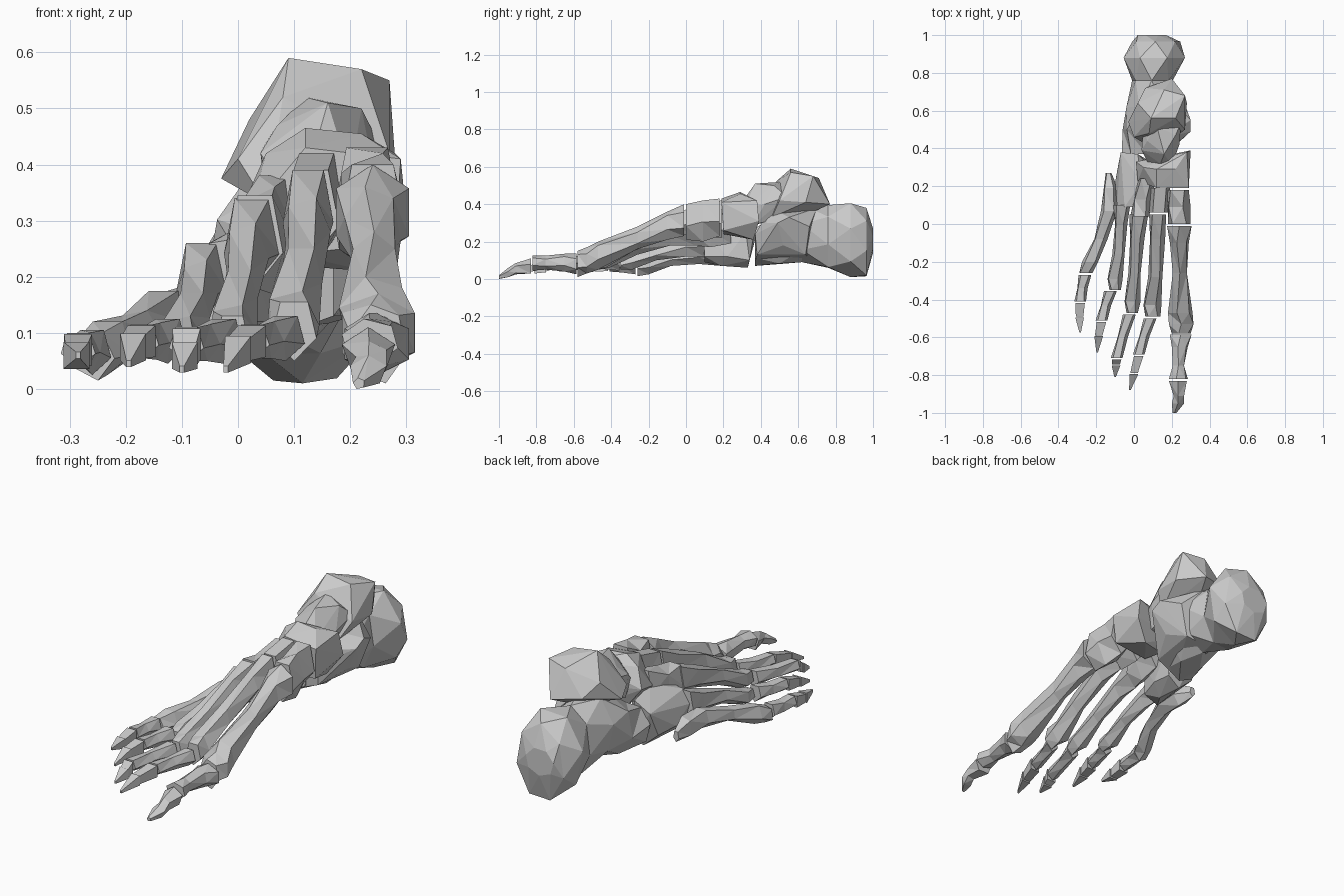
import bpy, bmesh, math


def finish(name, bm):
    bmesh.ops.triangulate(bm, faces=bm.faces[:])
    bmesh.ops.recalc_face_normals(bm, faces=bm.faces[:])
    me = bpy.data.meshes.new(name)
    bm.to_mesh(me)
    bm.free()
    ob = bpy.data.objects.new(name, me)
    bpy.context.collection.objects.link(ob)


def outline(sides, phase):
    """Polygon stretched to fill the unit square."""
    ang = [math.radians(phase) + math.tau * i / sides for i in range(sides)]
    us, vs = [math.cos(a) for a in ang], [math.sin(a) for a in ang]
    return [((u - min(us)) / (max(us) - min(us)), (v - min(vs)) / (max(vs) - min(vs)))
            for u, v in zip(us, vs)]


def bone(name, stations, sides=5, phase=90, twist=0):
    """Loft polygon rings; each station is (y, x0, x1, z0, z1). Odd rings are twisted."""
    bm = bmesh.new()
    rings = [[bm.verts.new((x0 + u * (x1 - x0), y, z0 + v * (z1 - z0)))
              for u, v in outline(sides, phase + twist * (k % 2))]
             for k, (y, x0, x1, z0, z1) in enumerate(stations)]
    for a, b in zip(rings, rings[1:]):
        for i in range(sides):
            j = (i + 1) % sides
            bm.faces.new((a[i], a[j], b[j], b[i]))
    bm.faces.new(rings[0])
    bm.faces.new(rings[-1])
    finish(name, bm)


def chunk(name, points):
    """Faceted block: convex hull of a few corner points."""
    bm = bmesh.new()
    for p in points:
        bm.verts.new(p)
    res = bmesh.ops.convex_hull(bm, input=bm.verts[:])
    junk = {g for g in res["geom_interior"] + res["geom_unused"] if isinstance(g, bmesh.types.BMVert)}
    bmesh.ops.delete(bm, geom=list(junk), context='VERTS')
    finish(name, bm)


# Heel bone: bulbous back end, narrow neck, tall wide body with a side shelf
bone("heel_bone", [
    (0.37, -0.065, 0.12, 0.07, 0.27),
    (0.50, -0.06, 0.20, 0.08, 0.36),
    (0.62, -0.04, 0.22, 0.09, 0.40),
    (0.76, -0.01, 0.205, 0.06, 0.395),
    (0.88, -0.055, 0.27, 0.01, 0.405),
    (0.965, -0.01, 0.245, 0.015, 0.38),
    (1.0, 0.02, 0.17, 0.14, 0.27)], 7, 15, 25)
chunk("heel_shelf", [(0.06, 0.37, 0.09), (0.17, 0.38, 0.13), (0.17, 0.37, 0.24),
                     (0.21, 0.64, 0.13), (0.30, 0.49, 0.30), (0.30, 0.55, 0.33),
                     (0.26, 0.66, 0.28), (0.23, 0.43, 0.30), (0.15, 0.70, 0.38),
                     (0.15, 0.45, 0.38), (0.07, 0.66, 0.10), (0.24, 0.52, 0.18)])

# Ankle bone: dome plus forward head
chunk("ankle_dome", [(0.09, 0.56, 0.59), (0.27, 0.68, 0.55), (0.16, 0.71, 0.54),
                     (0.22, 0.56, 0.57), (0.02, 0.64, 0.48), (-0.03, 0.54, 0.375),
                     (0.27, 0.50, 0.42), (0.28, 0.64, 0.41), (0.06, 0.72, 0.42),
                     (0.2, 0.77, 0.40), (0.0, 0.46, 0.41), (0.05, 0.43, 0.33),
                     (0.22, 0.46, 0.33), (0.15, 0.66, 0.35), (0.08, 0.48, 0.52)])
chunk("ankle_head", [(0.08, 0.31, 0.36), (0.20, 0.31, 0.38), (0.14, 0.32, 0.44),
                     (0.04, 0.39, 0.42), (0.07, 0.37, 0.29), (0.20, 0.36, 0.29),
                     (0.24, 0.42, 0.40), (0.16, 0.37, 0.51), (0.07, 0.44, 0.47),
                     (0.22, 0.47, 0.50), (0.25, 0.54, 0.44), (0.05, 0.52, 0.44),
                     (0.12, 0.52, 0.52), (0.20, 0.52, 0.33), (0.05, 0.46, 0.34)])

# Midfoot bones
chunk("navicular", [(0.01, 0.33, 0.33), (0.02, 0.23, 0.31), (0.12, 0.29, 0.465),
                    (0.12, 0.19, 0.43), (0.22, 0.29, 0.455), (0.28, 0.38, 0.42),
                    (0.30, 0.39, 0.31), (0.29, 0.19, 0.41), (0.28, 0.20, 0.26),
                    (0.23, 0.36, 0.21), (0.10, 0.32, 0.22), (0.10, 0.20, 0.24),
                    (0.05, 0.30, 0.42)])
bone("inner_cuneiform", [(0.0, 0.18, 0.30, 0.21, 0.40), (0.09, 0.18, 0.30, 0.20, 0.42),
                         (0.18, 0.17, 0.29, 0.23, 0.43)], 5, -90, 15)
bone("middle_cuneiform", [(0.06, 0.08, 0.18, 0.23, 0.39),
                          (0.19, 0.09, 0.19, 0.22, 0.42)], 5, -90)
bone("outer_cuneiform", [(0.04, -0.02, 0.08, 0.18, 0.345), (0.13, 0.0, 0.10, 0.17, 0.36),
                         (0.24, 0.02, 0.11, 0.19, 0.38)], 5, -90, 15)
chunk("cuboid", [(-0.09, 0.10, 0.20), (-0.05, 0.09, 0.26), (0.01, 0.09, 0.27), (-0.06, 0.10, 0.09),
                 (0.02, 0.10, 0.12), (-0.10, 0.22, 0.14), (0.0, 0.19, 0.07), (0.0, 0.33, 0.06),
                 (-0.07, 0.38, 0.25), (-0.08, 0.33, 0.13), (0.02, 0.37, 0.29), (0.07, 0.32, 0.25),
                 (0.07, 0.34, 0.10), (0.04, 0.22, 0.31), (0.06, 0.22, 0.12)])

# Long foot bones, from base to knuckle
bone("foot_bone_1", [(-0.01, 0.175, 0.305, 0.23, 0.40), (-0.10, 0.19, 0.29, 0.21, 0.36),
                     (-0.26, 0.205, 0.28, 0.16, 0.28), (-0.47, 0.18, 0.31, 0.05, 0.20),
                     (-0.53, 0.185, 0.315, 0.03, 0.17), (-0.58, 0.20, 0.30, 0.01, 0.15)], 6, 30, 15)
bone("foot_bone_2", [(0.05, 0.08, 0.17, 0.24, 0.39), (-0.08, 0.085, 0.165, 0.23, 0.34),
                     (-0.28, 0.075, 0.15, 0.15, 0.25), (-0.43, 0.05, 0.145, 0.06, 0.175),
                     (-0.49, 0.06, 0.14, 0.05, 0.155)], 5, -90, 12)
bone("foot_bone_3", [(0.05, -0.025, 0.075, 0.18, 0.34), (-0.08, -0.02, 0.055, 0.18, 0.295),
                     (-0.26, -0.03, 0.035, 0.13, 0.21), (-0.41, -0.05, 0.035, 0.06, 0.15),
                     (-0.47, -0.04, 0.02, 0.05, 0.13)], 5, -90, 12)
bone("foot_bone_4", [(0.10, -0.11, -0.02, 0.12, 0.26), (0.0, -0.10, -0.035, 0.12, 0.23),
                     (-0.16, -0.115, -0.05, 0.10, 0.17), (-0.29, -0.14, -0.06, 0.05, 0.13),
                     (-0.35, -0.13, -0.07, 0.05, 0.11)], 5, -90, 12)
bone("foot_bone_5", [(0.27, -0.15, -0.12, 0.09, 0.14), (0.19, -0.16, -0.085, 0.07, 0.18),
                     (0.07, -0.175, -0.09, 0.08, 0.175), (-0.08, -0.21, -0.14, 0.07, 0.14),
                     (-0.20, -0.275, -0.19, 0.025, 0.12), (-0.26, -0.29, -0.22, 0.015, 0.10)], 5, -90, 12)

# Big toe
bone("big_toe_inner", [(-0.585, 0.19, 0.305, 0.025, 0.135), (-0.65, 0.20, 0.285, 0.04, 0.135),
                       (-0.75, 0.205, 0.265, 0.05, 0.125), (-0.82, 0.185, 0.285, 0.045, 0.125)], 6, 30, 12)
bone("big_toe_tip", [(-0.83, 0.185, 0.28, 0.03, 0.11), (-0.91, 0.21, 0.265, 0.025, 0.085),
                     (-0.95, 0.20, 0.265, 0.01, 0.06), (-1.0, 0.205, 0.225, 0.0, 0.02)], 5, 90, 12)

# Small toes: inner segment start / end, then tip segments (x, y, z)
toes = {
    2: [(0.085, -0.50, 0.09), (0.025, -0.69, 0.085), (0.0, -0.79, 0.07), (-0.022, -0.88, 0.035)],
    3: [(-0.025, -0.48, 0.085), (-0.092, -0.71, 0.08), (-0.095, -0.745, 0.06), (-0.10, -0.81, 0.035)],
    4: [(-0.125, -0.355, 0.085), (-0.172, -0.51, 0.085), (-0.187, -0.59, 0.075), (-0.195, -0.68, 0.045)],
    5: [(-0.26, -0.27, 0.065), (-0.285, -0.41, 0.07), (-0.288, -0.49, 0.06), (-0.285, -0.575, 0.06)],
}


def ring(p, w, h, dy=0.0):
    return (p[1] + dy, p[0] - w, p[0] + w, p[2] - h, p[2] + h)


for n, (a, b, c, d) in toes.items():
    mid = [(i + j) / 2 for i, j in zip(a, b)]
    bone(f"toe_{n}_inner", [ring(a, 0.034, 0.04), ring(mid, 0.027, 0.033),
                            ring(b, 0.031, 0.03)], 5, -90, 12)
    bone(f"toe_{n}_middle", [ring(b, 0.025, 0.028, -0.008), ring(c, 0.02, 0.02)], 4, 45)
    bone(f"toe_{n}_tip", [ring(c, 0.023, 0.024, -0.004), ring(d, 0.004, 0.006)], 4, 45)
